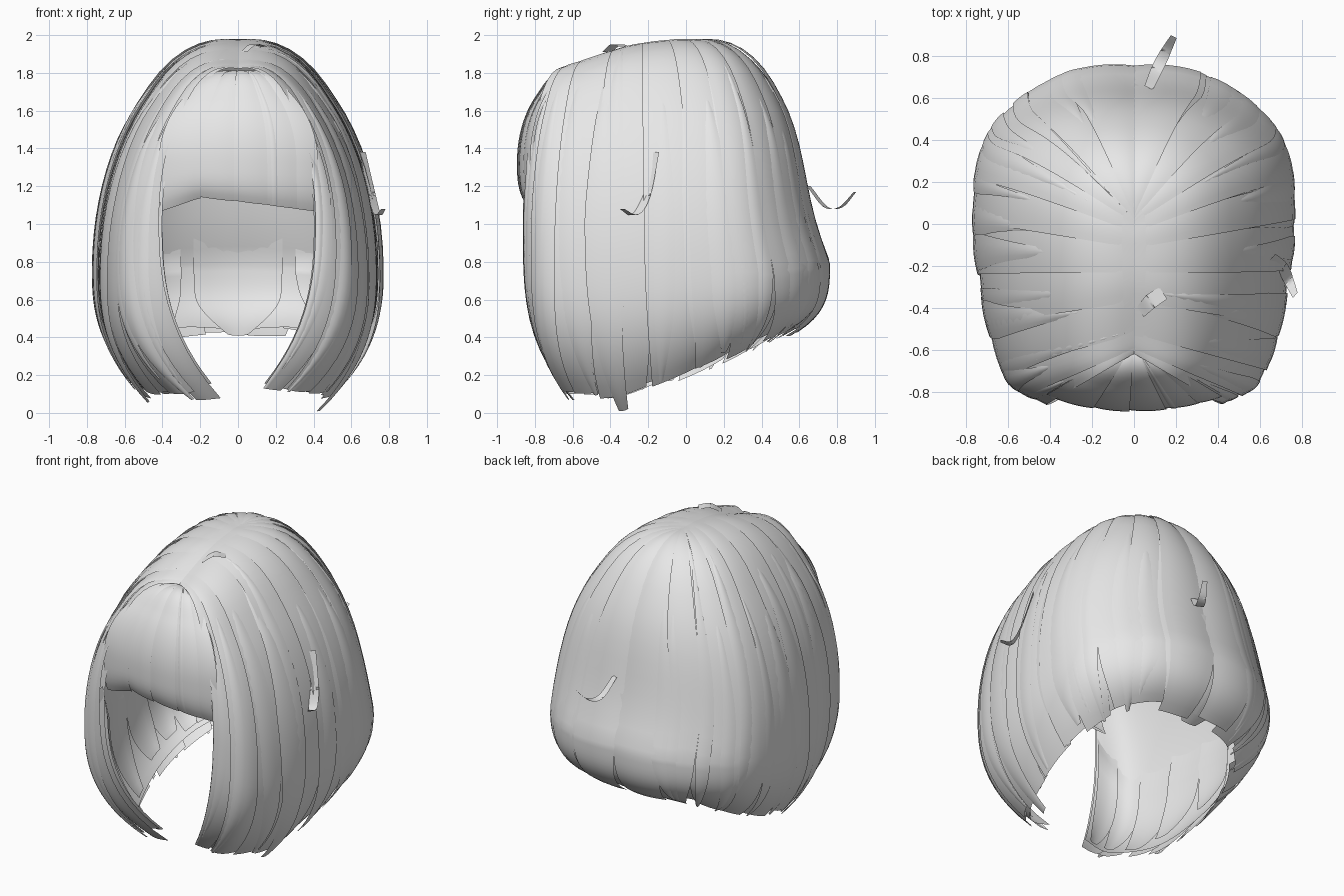
import bpy, bmesh, math, random
from mathutils import Vector

random.seed(7)
if "Cube" in bpy.data.objects:
    bpy.data.objects.remove(bpy.data.objects["Cube"])

grey = bpy.data.materials.new("light grey hair")
grey.use_nodes = True
colour = (0.8, 0.8, 0.8, 1)
grey.diffuse_color = colour
grey.node_tree.nodes["Principled BSDF"].inputs["Base Color"].default_value = colour

# Guides from the face to the nape: root y, widest point, tip
GUIDES = [
    (-.62, (.41, -.85, 1.02), (.10, -.60, .10)),
    (-.55, (.60, -.73, .78), (.28, -.58, .07)),
    (-.30, (.71, -.36, .75), (.47, -.33, .08)),
    (-.10, (.755, .06, .75), (.55, .02, .21)),
    (.00, (.69, .42, .75), (.49, .32, .34)),
    (.03, (.39, .68, .78), (.31, .50, .42)),
    (.05, (.00, .76, .80), (.00, .56, .41)),
]


def spline(a, b, c, d, f):
    return b + (c - a) * (f / 2) + (2 * a - 5 * b + 4 * c - d) * (f * f / 2) \
        + (3 * b - a - 3 * c + d) * (f ** 3 / 2)


def key(i):
    """Guide i as root, widest point and tip, mirrored past the nape."""
    last = len(GUIDES) - 1
    flip = i > last
    y, wide, tip = GUIDES[2 * last - i if flip else max(i, 0)]
    root = Vector((0, y, 1.975 - .4 * min(y, 0) ** 2))
    points = [root, Vector(wide), Vector(tip)]
    if flip:
        for p in points:
            p.x = -p.x
    return points


def fall(root, wide, tip, t, split):
    """Quarter ellipse from root to widest point, then a curl inward to the tip."""
    if t < split:
        s = max(t, 0) / split
        a = s * math.pi / 2
        p = root.lerp(wide, math.sin(a))
        p.z = wide.z + (root.z - wide.z) * math.cos(a)
        # Swell beside the parting, hollow above the nape
        p.z += .025 * math.sin(math.pi * min(1, s * 2.2))
        p.y -= .1 * max(0, wide.y) * math.sin(math.pi * s ** 3)
        return p
    s = (t - split) / (1 - split)
    p = wide.lerp(tip, s ** 2.6)
    p.y = wide.y + (tip.y - wide.y) * s ** 3.4
    p.z = wide.z + (tip.z - wide.z) * s
    return p


def side_surface(side):
    def surface(u, t):
        x = max(u, 0) * (len(GUIDES) - 1)
        i = int(x)
        rows = zip(*[key(i + k) for k in (-1, 0, 1, 2)])
        p = fall(*[spline(*row, x - i) for row in rows], t, .6)
        p.x *= side
        return p
    return surface


def fringe_surface(u, t):
    x = .42 * u
    hem = 1.125 - .045 * u - .2 * max(0, -u - .5)
    return fall(Vector((0, -.57, 1.8)), Vector((x, -.885 + .4 * x * x, 1.33)),
                Vector((x, -.845 + .4 * x * x, hem)), t, .75)


def lifted(surface, u, t, lift):
    """Point raised along the outward surface normal."""
    e, s = .01, max(t, .03)
    q = surface(u, s)
    n = (surface(u + e, s) - surface(u - e, s)).cross(
        surface(u, s + e) - surface(u, s - e))
    n.normalize()
    if n.dot(q - Vector((0, -.1, 1.0))) < 0:
        n = -n
    return surface(u, t) + n * lift * min(1, max(t, 0) * 8)


def add_grid(bm, rows, flip=False):
    verts = [[bm.verts.new(p) for p in row] for row in rows]
    for a, b in zip(verts, verts[1:]):
        for j in range(len(a) - 1):
            quad = [a[j], b[j], b[j + 1], a[j + 1]]
            bm.faces.new(quad[::-1] if flip else quad)


def card(bm, surface, u, half, t0, t1, lift, drift=0, taper=.5, tilt=0, start=1,
         across=6, along=28, flip=False):
    """One strand: a thin ribbon lying on the surface, tilted to overlap its neighbour."""
    dome = min(.005, half * .15)
    rows = []
    for i in range(along + 1):
        f = i / along
        width = half * (1 - taper * max(0, (f - .55) / .45) ** 2)
        width *= start + (1 - start) * min(1, f * 2.5)
        rise = min(1, f * 5)
        row = []
        for j in range(across + 1):
            v = 2 * j / across - 1
            t = t0 + (t1 - t0) * f
            height = (lift + tilt * v) * rise - dome * v * v
            row.append(lifted(surface, u + drift * f * f + v * width, t, height))
        rows.append(row)
    add_grid(bm, rows, flip)


def finish(name, bm):
    mesh = bpy.data.meshes.new(name)
    bm.to_mesh(mesh)
    bm.free()
    mesh.materials.append(grey)
    mesh.shade_smooth()
    obj = bpy.data.objects.new(name, mesh)
    bpy.context.collection.objects.link(obj)


rnd = random.uniform
for side, label in ((1, "left"), (-1, "right")):
    surface = side_surface(side)
    flip = side < 0

    # Closed under-layer
    bm = bmesh.new()
    card(bm, surface, .5, .5, 0, .98, -.012, taper=0, across=40, along=36, flip=flip)
    finish(label + "_under_layer", bm)

    # Broad overlapping locks
    bm = bmesh.new()
    count = 10
    for i in range(count):
        u = .06 + i * .88 / (count - 1)
        card(bm, surface, u, .066, 0, rnd(.97, 1.01), .011, rnd(-.025, .025), rnd(.05, .3),
             tilt=-.01, flip=flip)
    finish(label + "_broad_locks", bm)

    # Narrow strands over the broad locks, pointed at both ends
    bm = bmesh.new()
    for i in range(13):
        u = .06 + i * .07 + rnd(-.03, .03)
        card(bm, surface, u, rnd(.015, .036), rnd(.02, .25), rnd(.93, 1.01), rnd(.014, .024),
             rnd(-.06, .06), .8, start=.05, across=4, flip=flip)
    finish(label + "_narrow_strands", bm)

    # Ragged inner strands near the hem
    bm = bmesh.new()
    for i in range(9):
        card(bm, surface, .06 + i * .095, .05, .55, rnd(.92, 1), rnd(-.045, -.02),
             rnd(-.05, .05), .5, across=4, along=14, flip=flip)
    finish(label + "_inner_strands", bm)

    # Long loose lock at the lowest part of the hem
    bm = bmesh.new()
    card(bm, surface, .29, .035, .15, 1.03 if side > 0 else 1.0, .024, .04, .6, start=.05,
         flip=flip)
    finish(label + "_loose_lock", bm)

# Pointed lock under the middle of the nape
bm = bmesh.new()
card(bm, side_surface(1), 1, .1, .5, 1.02, -.02, 0, .7, along=14)
finish("nape_lock", bm)

# Fringe: base sheet, then strands
bm = bmesh.new()
card(bm, fringe_surface, 0, 1, 0, 1, 0, taper=0, across=30)
for u, half, drift in ((-.72, .27, -.02), (-.3, .25, 0), (.12, .24, .01), (.5, .22, .02),
                       (.8, .2, 0), (.42, .05, .03)):
    card(bm, fringe_surface, u, half, 0, rnd(.99, 1.01), .01, drift, 0, tilt=.005)
finish("fringe", bm)


def wisp(name, points, width):
    """Stray curl: a thin tapering ribbon through a few points."""
    pts = [Vector(p) for p in points]
    pts = [2 * pts[0] - pts[1]] + pts + [2 * pts[-1] - pts[-2]]
    rows = []
    for i in range(len(pts) - 3):
        for k in range(8):
            p = spline(*pts[i:i + 4], k / 7)
            w = Vector(width) * (.5 + .5 * math.sin(math.pi * min(1, .2 + (i * 8 + k) / 30)))
            rows.append((p - w, p, p + w))
    bm = bmesh.new()
    add_grid(bm, rows)
    bmesh.ops.remove_doubles(bm, verts=bm.verts, dist=.0001)
    finish(name, bm)


wisp("back_wisp", [(.07, .65, 1.2), (.11, .74, 1.09), (.15, .82, 1.09), (.19, .895, 1.17)],
     (.025, -.012, 0))
wisp("left_wisp", [(.66, -.16, 1.38), (.71, -.21, 1.15), (.74, -.27, 1.05), (.77, -.34, 1.08)],
     (.02, .022, 0))
wisp("crown_wisp", [(.03, -.42, 1.91), (.08, -.37, 1.95), (.14, -.33, 1.94)], (.02, -.03, 0))
